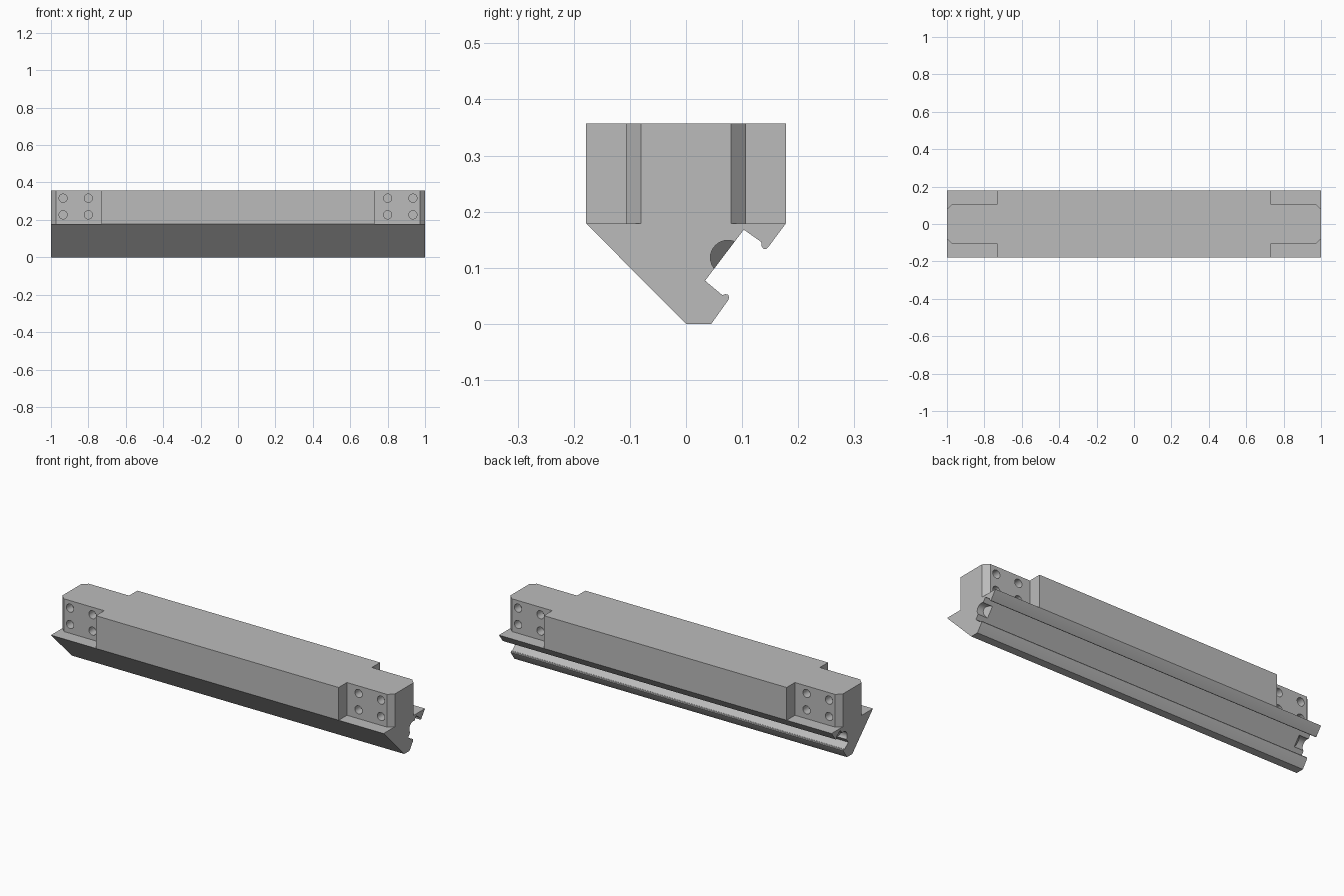
import bpy, bmesh, math
from mathutils import Matrix, Vector

cube = bpy.data.objects.get("Cube")
if cube:
    bpy.data.objects.remove(cube, do_unlink=True)

steel = bpy.data.materials.new("plain grey")
steel.use_nodes = True
GREY = (0.5, 0.5, 0.5, 1)
steel.diffuse_color = GREY
steel.node_tree.nodes["Principled BSDF"].inputs["Base Color"].default_value = GREY


def make_prism(name, points, to_3d, start, end):
    """Extrude a closed 2D outline between two levels."""
    bm = bmesh.new()
    a = [bm.verts.new(to_3d(p, start)) for p in points]
    b = [bm.verts.new(to_3d(p, end)) for p in points]
    bm.faces.new(a)
    bm.faces.new(b[::-1])
    n = len(points)
    for i in range(n):
        j = (i + 1) % n
        bm.faces.new((a[j], a[i], b[i], b[j]))
    bmesh.ops.recalc_face_normals(bm, faces=bm.faces)
    mesh = bpy.data.meshes.new(name)
    bm.to_mesh(mesh)
    bm.free()
    mesh.materials.append(steel)
    obj = bpy.data.objects.new(name, mesh)
    bpy.context.collection.objects.link(obj)
    return obj


def circle(cx, cy, r, n=32):
    return [(cx + r * math.cos(math.tau * i / n), cy + r * math.sin(math.tau * i / n))
            for i in range(n)]


def along_x(p, x):
    return (x, p[0], p[1])


def along_y(p, y):
    return (p[0], y, p[1])


def along_z(p, z):
    return (p[0], p[1], z)


def cut(body, cutter):
    cutter.hide_render = True
    mod = body.modifiers.new("cut", 'BOOLEAN')
    mod.operation = 'DIFFERENCE'
    mod.solver = 'EXACT'
    mod.object = cutter
    bpy.context.view_layer.objects.active = body
    bpy.ops.object.modifier_apply(modifier=mod.name)
    bpy.data.objects.remove(cutter, do_unlink=True)


# Long holder bar with sloping front and hooked rear groove
W, SHOULDER, TOP = 0.178, 0.179, 0.357
profile = [(-W, TOP), (-W, SHOULDER), (0, 0), (0.045, 0),
           (0.075, 0.042), (0.077, 0.047), (0.075, 0.052), (0.070, 0.053), (0.065, 0.051),
           (0.034, 0.077), (0.103, 0.168),
           (0.134, 0.146), (0.135, 0.138), (0.138, 0.134), (0.142, 0.133), (0.146, 0.136),
           (W, SHOULDER), (W, TOP)]
body = make_prism("holder_bar", profile, along_x, -1, 1)

for sx in (-1, 1):
    for sy in (-1, 1):
        # Corner notch with chamfered end
        notch = [(0.73, 0.107), (0.972, 0.107), (1.0, 0.08), (1.1, 0.08), (1.1, 0.3), (0.73, 0.3)]
        cut(body, make_prism("notch_cutter", [(sx * x, sy * y) for x, y in notch],
                             along_z, SHOULDER, 0.5))
        # Four blind bolt holes in the notch wall
        for x in (0.80, 0.935):
            for z in (0.227, 0.316):
                cut(body, make_prism("bolt_hole_cutter", circle(sx * x, z, 0.022),
                                     along_y, sy * 0.06, sy * 0.13))

    # Scooped pocket in the groove floor, with a slanted inner end
    centre = (0.0745, 0.118)

    def slanted(p, x):
        if abs(x) > 1:
            return (x, p[0], p[1])
        out = (p[0] - centre[0]) * 0.8 - (p[1] - centre[1]) * 0.6
        return (x - sx * out, p[0], p[1])

    cut(body, make_prism("pocket_cutter", circle(*centre, 0.031), slanted, sx * 0.935, sx * 1.1))

# Smooth hole walls and hook tips, crisp edges elsewhere
bpy.ops.object.select_all(action='DESELECT')
body.select_set(True)
bpy.context.view_layer.objects.active = body
bpy.ops.object.shade_smooth_by_angle(angle=math.radians(25))
